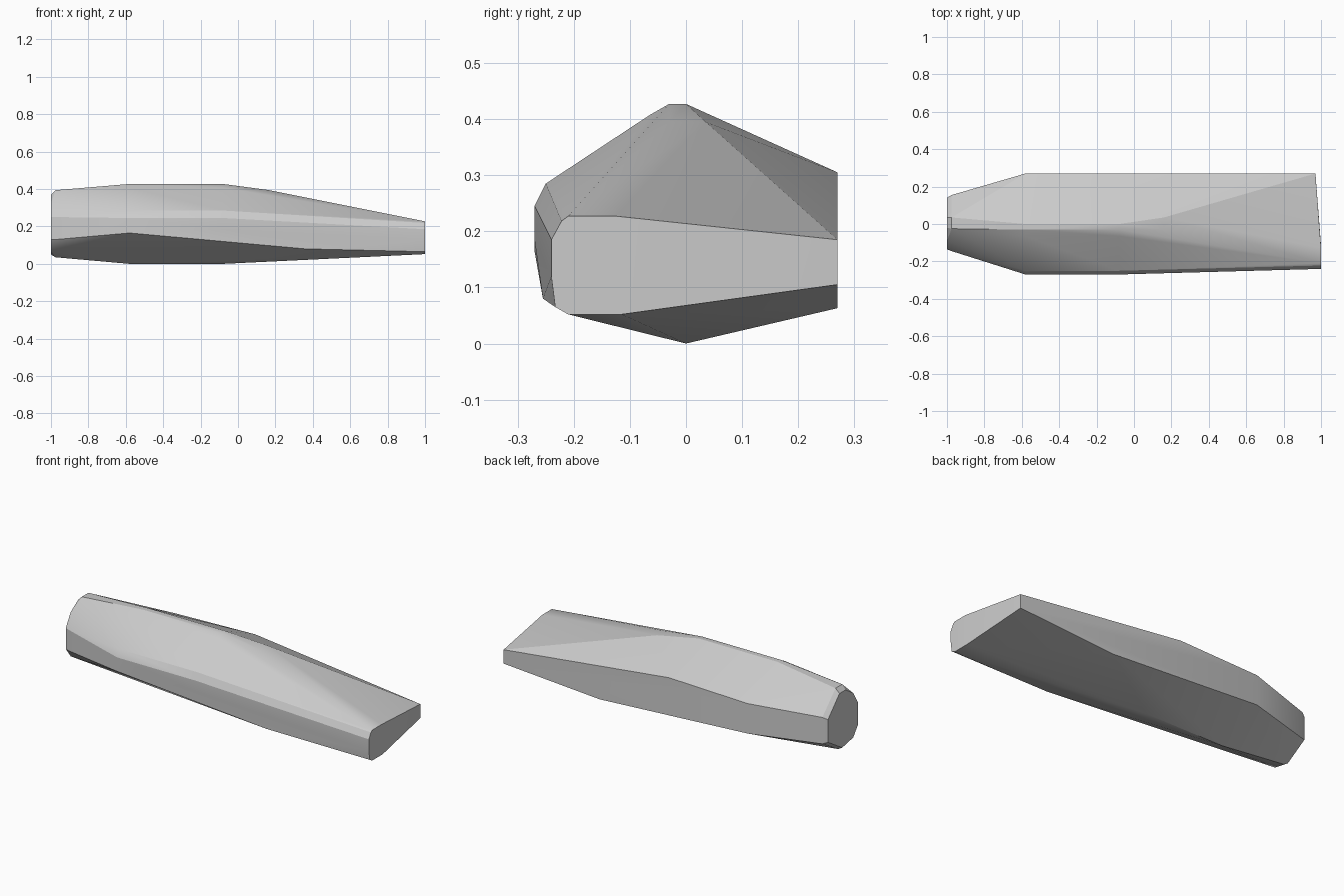
import bpy, bmesh

# Cross-sections along the length: x -> (y, z) outline points
sections = {
    # butt end, slightly rounded rim
    -1.0: [(0.14, 0.26), (0.14, 0.13), (0.035, 0.37), (-0.02, 0.37), (-0.09, 0.325),
           (-0.135, 0.25), (-0.135, 0.13), (-0.09, 0.07), (0.01, 0.05)],
    -0.975: [(0.155, 0.272), (0.155, 0.12), (0.035, 0.394), (-0.025, 0.394),
             (-0.145, 0.25), (-0.145, 0.13), (0.01, 0.035)],
    # thick middle
    -0.58: [(0.27, 0.29), (0.27, 0.118), (0.0, 0.427), (-0.03, 0.427), (-0.065, 0.407),
            (-0.25, 0.285), (-0.27, 0.245), (-0.27, 0.165), (0.0, 0.0)],
    -0.08: [(0.27, 0.305), (0.0, 0.427), (-0.03, 0.427), (-0.065, 0.407),
            (-0.25, 0.285), (-0.27, 0.245), (-0.27, 0.185), (0.0, 0.0)],
    # taper knees
    0.16: [(0.035, 0.395), (-0.03, 0.395)],
    0.36: [(0.27, 0.063), (-0.255, 0.08)],
    # skewed front end, far corner set back
    0.97: [(0.27, 0.185), (0.27, 0.105)],
    1.0: [(-0.125, 0.227), (-0.21, 0.227), (-0.222, 0.218), (-0.24, 0.185),
          (-0.24, 0.12), (-0.233, 0.065), (-0.21, 0.052), (-0.115, 0.052)],
}

# Wrap the sections in one faceted convex shell
bm = bmesh.new()
for x, outline in sections.items():
    for y, z in outline:
        bm.verts.new((x, y, z))
hull = bmesh.ops.convex_hull(bm, input=bm.verts[:])
unused = {g for g in hull["geom_interior"] + hull["geom_unused"]
          if isinstance(g, bmesh.types.BMVert)}
bmesh.ops.delete(bm, geom=list(unused), context='VERTS')
bmesh.ops.recalc_face_normals(bm, faces=bm.faces[:])

mesh = bpy.data.meshes.new("faceted_body")
bm.to_mesh(mesh)
bm.free()
body = bpy.data.objects.new("faceted_body", mesh)
bpy.context.collection.objects.link(body)

# Soften only the shallow facet edges
bpy.context.view_layer.objects.active = body
body.select_set(True)
bpy.ops.object.shade_smooth_by_angle(angle=0.35)
